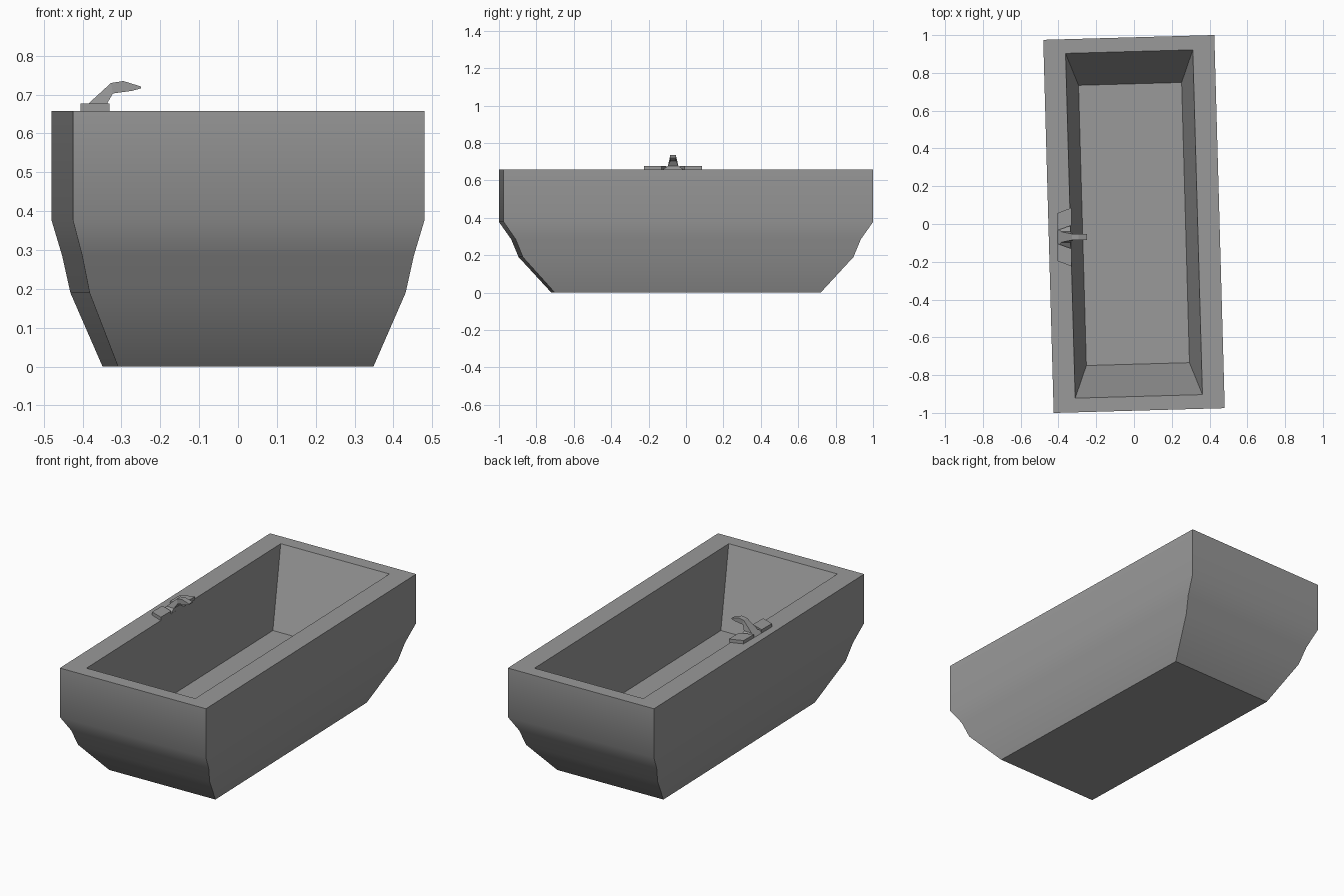
import bpy, bmesh, math

if "Cube" in bpy.data.objects:
    bpy.data.objects.remove(bpy.data.objects["Cube"])

TILT = math.radians(1.6)
c, s = math.cos(TILT), math.sin(TILT)

grey = bpy.data.materials.new("dark_grey")
grey.diffuse_color = (0.32, 0.32, 0.32, 1)
grey.use_nodes = True
grey.node_tree.nodes["Principled BSDF"].inputs["Base Color"].default_value = grey.diffuse_color


def rect(hx, hy, z):
    """Rectangle ring, turned slightly about z."""
    return [(x * c - y * s, x * s + y * c, z)
            for x, y in ((-hx, -hy), (hx, -hy), (hx, hy), (-hx, hy))]


def loft(name, rings):
    """Skin four-point rings and cap both ends."""
    bm = bmesh.new()
    vs = [[bm.verts.new(p) for p in r] for r in rings]
    for a, b in zip(vs, vs[1:]):
        for i in range(4):
            j = (i + 1) % 4
            bm.faces.new((a[i], a[j], b[j], b[i]))
    bm.faces.new(vs[0][::-1])
    bm.faces.new(vs[-1])
    bmesh.ops.recalc_face_normals(bm, faces=bm.faces)
    me = bpy.data.meshes.new(name)
    bm.to_mesh(me)
    bm.free()
    me.materials.append(grey)
    ob = bpy.data.objects.new(name, me)
    bpy.context.collection.objects.link(ob)
    return ob


# Tub: outer wall from the foot up, over the rim, down to the basin floor
TOP = 0.658
tub = loft("bathtub", [rect(*r) for r in (
    (0.329, 0.711, 0), (0.407, 0.884, 0.19), (0.427, 0.923, 0.285),
    (0.453, 0.988, 0.378), (0.453, 0.988, TOP),
    (0.337, 0.913, TOP), (0.273, 0.742, 0.245))])
bpy.context.view_layer.objects.active = tub
tub.select_set(True)
bpy.ops.object.shade_smooth_by_angle(angle=math.radians(45))
tub.select_set(False)

# Tap handles: mirrored skewed plates either side of the spout
YC = -0.069
for name, d in (("tap_handle_back", 1), ("tap_handle_front", -1)):
    plan = [(-0.405, 0.035), (-0.331, 0.062), (-0.331, 0.155), (-0.405, 0.127)]
    loft(name, [[(x, YC + d * y, z) for x, y in plan] for z in (TOP, 0.677)])

# Spout: flared foot, rising neck and drooping tip (back point, front point, half width)
path = [((-0.405, TOP), (-0.335, TOP), 0.055),
        ((-0.385, 0.677), (-0.337, 0.677), 0.028),
        ((-0.327, 0.73), (-0.322, 0.703), 0.016),
        ((-0.295, 0.735), (-0.272, 0.71), 0.016),
        ((-0.25, 0.721), (-0.25, 0.716), 0.016)]
loft("tap_spout", [[(b[0], YC - w, b[1]), (f[0], YC - w, f[1]),
                    (f[0], YC + w, f[1]), (b[0], YC + w, b[1])] for b, f, w in path])
